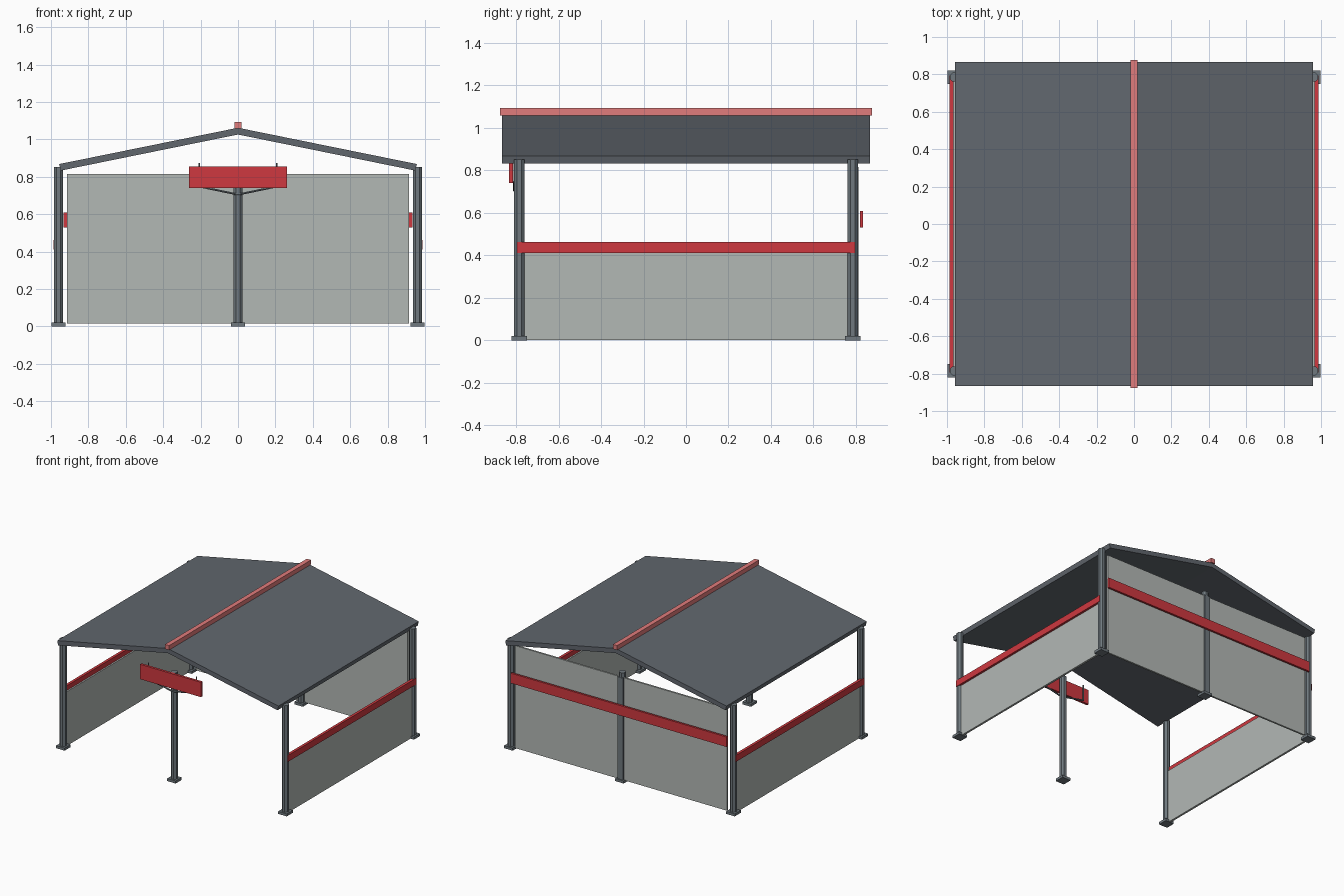
import bpy, bmesh, math
from mathutils import Matrix, Vector

if "Cube" in bpy.data.objects:
    bpy.data.objects.remove(bpy.data.objects["Cube"])


def material(name, rgb):
    m = bpy.data.materials.new(name)
    m.diffuse_color = (*rgb, 1)
    m.use_nodes = True
    m.node_tree.nodes["Principled BSDF"].inputs["Base Color"].default_value = m.diffuse_color
    return m


STEEL = material("steel", (0.16, 0.19, 0.21))
ROOF = material("roof_grey", (0.12, 0.135, 0.155))
PANEL = material("panel_grey", (0.45, 0.48, 0.46))
RED = material("red", (0.62, 0.04, 0.05))
PINK = material("light_red", (0.75, 0.2, 0.2))


def finish(name, bm, mat):
    bmesh.ops.recalc_face_normals(bm, faces=bm.faces)
    me = bpy.data.meshes.new(name)
    bm.to_mesh(me)
    bm.free()
    me.materials.append(mat)
    ob = bpy.data.objects.new(name, me)
    bpy.context.collection.objects.link(ob)
    return ob


def add_box(bm, x, y, z):
    size = Matrix.Diagonal((x[1] - x[0], y[1] - y[0], z[1] - z[0], 1))
    mid = Matrix.Translation((sum(x) / 2, sum(y) / 2, sum(z) / 2))
    bmesh.ops.create_cube(bm, size=1, matrix=mid @ size)


def box(name, x, y, z, mat):
    bm = bmesh.new()
    add_box(bm, x, y, z)
    return finish(name, bm, mat)


def rod(name, a, b, r, mat, sides=8):
    a, b = Vector(a), Vector(b)
    d = b - a
    m = (Matrix.Translation((a + b) / 2) @ d.to_track_quat('Z', 'Y').to_matrix().to_4x4()
         @ Matrix.Rotation(math.pi / sides, 4, 'Z'))
    bm = bmesh.new()
    bmesh.ops.create_cone(bm, cap_ends=True, segments=sides, radius1=r, radius2=r,
                          depth=d.length, matrix=m)
    return finish(name, bm, mat)


# octagonal posts on square base plates
PX, PY = 0.96, 0.785
for row, y in (("front", -PY), ("back", PY)):
    for col, x in (("left", -PX), ("middle", 0), ("right", PX)):
        rod(f"{row}_{col}_post", (x, y, 0.01), (x, y, 0.852), 0.026, STEEL)
        box(f"{row}_{col}_base_plate", (x - 0.037, x + 0.037),
            (y - 0.037, y + 0.037), (0, 0.02), STEEL)

# two sloping roof slabs, one profile mirrored
profile = [(0, 1.062), (0.956, 0.868), (0.948, 0.833), (0, 1.026)]
for side, s in (("left", -1), ("right", 1)):
    bm = bmesh.new()
    face = bm.faces.new([bm.verts.new((s * x, -0.866, z)) for x, z in profile])
    ext = bmesh.ops.extrude_face_region(bm, geom=[face])["geom"]
    bmesh.ops.translate(bm, vec=(0, 1.732, 0),
                        verts=[v for v in ext if isinstance(v, bmesh.types.BMVert)])
    finish(f"{side}_roof_slab", bm, ROOF)

# ridge cap
box("ridge_cap", (-0.018, 0.018), (-0.876, 0.876), (1.058, 1.093), PINK)

# back wall, its centre batten and red band
box("back_wall", (-0.915, 0.915), (0.788, 0.802), (0.015, 0.815), PANEL)
box("back_batten", (-0.024, 0.024), (0.80, 0.813), (0.015, 0.815), STEEL)
box("back_red_band", (-0.934, 0.934), (0.818, 0.834), (0.53, 0.608), RED)

# half-height side walls with red rails
for side, s in (("left", -1), ("right", 1)):
    box(f"{side}_side_wall", sorted((s * 0.954, s * 0.97)), (-0.765, 0.765), (0.002, 0.425), PANEL)
    box(f"{side}_red_rail", sorted((s * 0.966, s * 0.987)), (-0.795, 0.795), (0.412, 0.462), RED)

# blank hanging sign with bracket rods
box("sign_board", (-0.263, 0.263), (-0.834, -0.815), (0.74, 0.856), RED)
for side, s in (("left", -1), ("right", 1)):
    rod(f"{side}_sign_arm", (0, -0.808, 0.705), (s * 0.207, -0.808, 0.748), 0.006, STEEL, 6)
    rod(f"{side}_sign_rod", (s * 0.207, -0.808, 0.745), (s * 0.207, -0.808, 0.873), 0.005, STEEL, 6)
